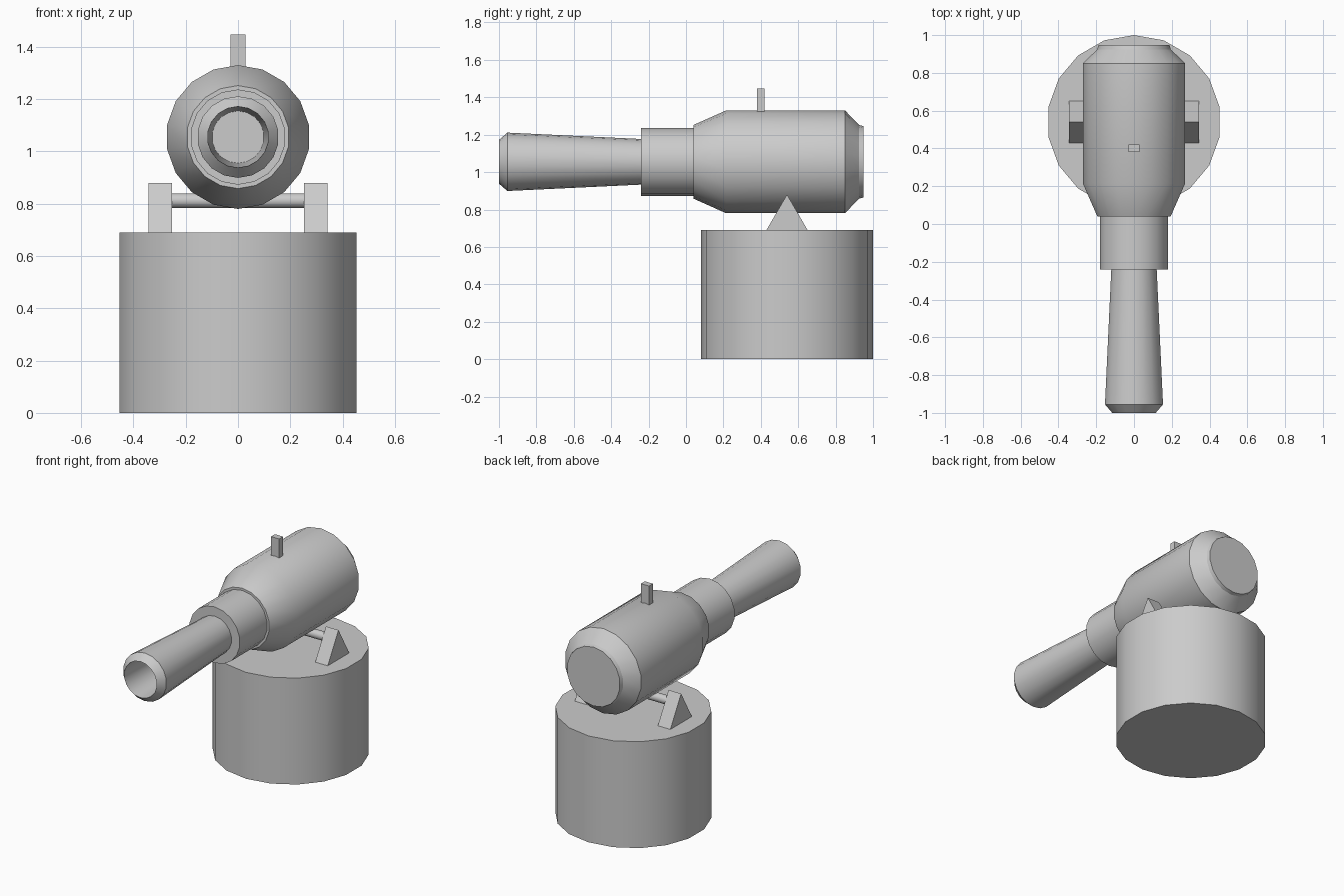
import bpy, bmesh
from math import sin, cos, pi, radians
from mathutils import Vector

if "Cube" in bpy.data.objects:
    bpy.data.objects.remove(bpy.data.objects["Cube"])

SIDES = 18
AXIS_Z = 1.055      # height of the barrel axis
MOUNT_Y = 0.54      # centre of pedestal and axle


def make(name, bm, smooth=None):
    bmesh.ops.recalc_face_normals(bm, faces=bm.faces)
    me = bpy.data.meshes.new(name)
    bm.to_mesh(me)
    bm.free()
    ob = bpy.data.objects.new(name, me)
    bpy.context.collection.objects.link(ob)
    if smooth:
        bpy.ops.object.select_all(action='DESELECT')
        ob.select_set(True)
        bpy.context.view_layer.objects.active = ob
        bpy.ops.object.shade_smooth_by_angle(angle=radians(smooth))
    return ob


def lathe(name, profile, origin, axis, up, sides=SIDES, smooth=30):
    """Revolve (distance, radius) points round an axis and cap both ends."""
    bm = bmesh.new()
    origin, axis, up = Vector(origin), Vector(axis), Vector(up)
    side = axis.cross(up)
    rings = []
    for d, r in profile:
        rings.append([bm.verts.new(origin + axis * d + up * r * cos(2 * pi * i / sides)
                                   + side * r * sin(2 * pi * i / sides)) for i in range(sides)])
    for a, b in zip(rings, rings[1:]):
        for i in range(sides):
            j = (i + 1) % sides
            bm.faces.new((a[i], a[j], b[j], b[i]))
    bm.faces.new(rings[0])
    bm.faces.new(rings[-1])
    return make(name, bm, smooth)


def box(name, lo, hi):
    bm = bmesh.new()
    bmesh.ops.create_cube(bm, size=1)
    for v in bm.verts:
        v.co = [(lo[k] + hi[k]) / 2 + v.co[k] * (hi[k] - lo[k]) for k in range(3)]
    return make(name, bm)


# Round pedestal
lathe("pedestal", [(0, 0.46), (0.69, 0.46)], (0, MOUNT_Y, 0), (0, 0, 1), (0, 1, 0))

# Gun: bore, flared muzzle, sleeve, heavy breech and end cap in one profile
gun = [(-0.55, 0.1), (-1.0, 0.117), (-0.955, 0.156), (-0.24, 0.122),
       (-0.24, 0.182), (0.04, 0.182), (0.04, 0.197), (0.215, 0.275),
       (0.85, 0.275), (0.925, 0.197), (0.948, 0.191)]
lathe("gun_barrel", gun, (0, 0, AXIS_Z), (0, 1, 0), (0, 0, 1))

# Axle under the gun
lathe("axle", [(-0.27, 0.028), (0.27, 0.028)], (0, MOUNT_Y, 0.812), (1, 0, 0), (0, 0, 1))

# Triangular axle brackets
for side, label in ((-1, "left"), (1, "right")):
    bm = bmesh.new()
    ends = [[bm.verts.new((side * x, y, z)) for y, z in
             ((0.43, 0.69), (0.65, 0.69), (MOUNT_Y, 0.88))] for x in (0.253, 0.343)]
    for e in ends:
        bm.faces.new(e)
    for i in range(3):
        j = (i + 1) % 3
        bm.faces.new((ends[0][i], ends[0][j], ends[1][j], ends[1][i]))
    make("bracket_" + label, bm)

# Sight post on top
box("sight_post", (-0.029, 0.38, 1.3), (0.029, 0.42, 1.448))
